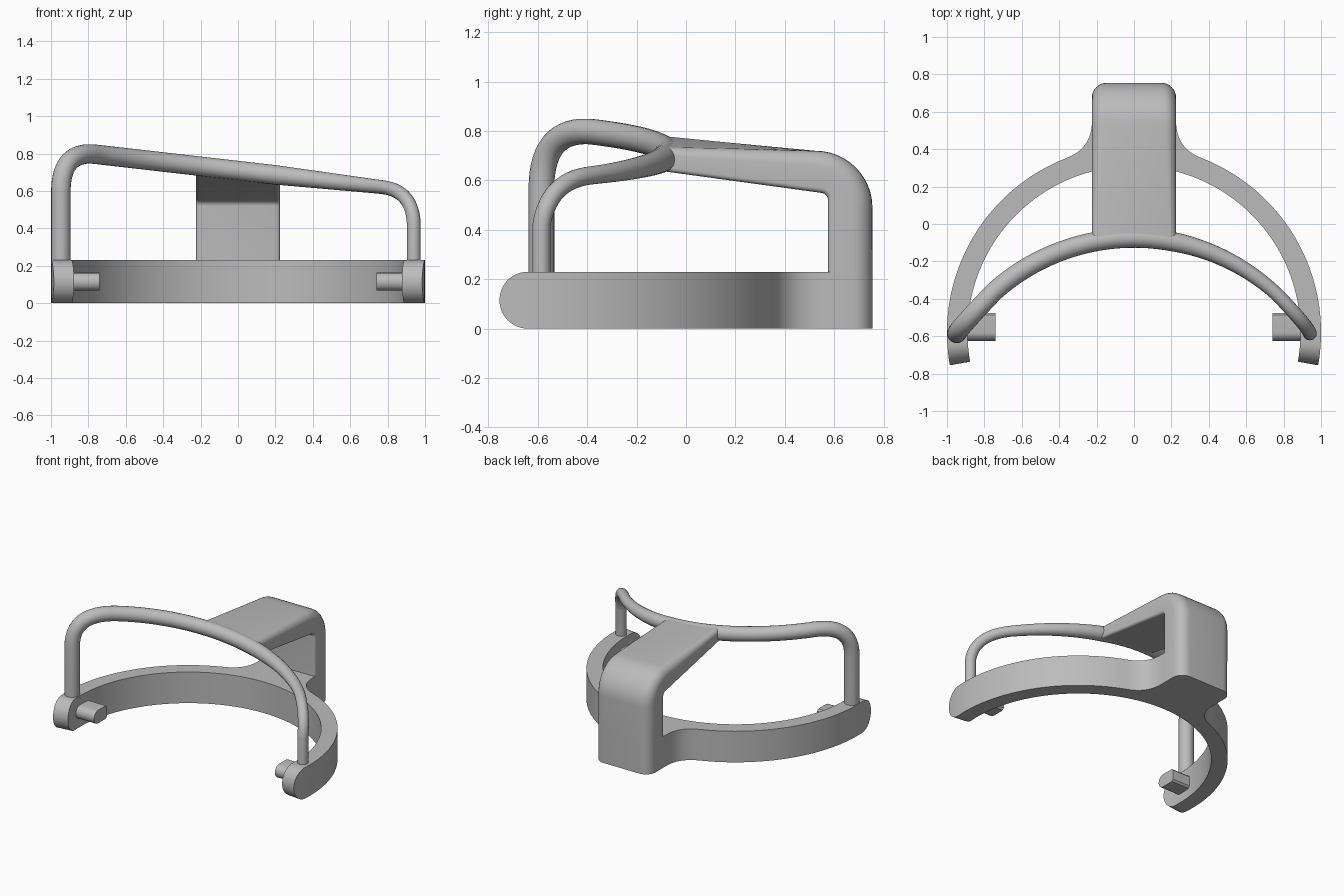
import bpy, bmesh, math
from mathutils import Vector

if "Cube" in bpy.data.objects:
    bpy.data.objects.remove(bpy.data.objects["Cube"])

grey = bpy.data.materials.new("grey")
grey.diffuse_color = (0.5, 0.5, 0.5, 1)
grey.use_nodes = True
grey.node_tree.nodes["Principled BSDF"].inputs["Base Color"].default_value = grey.diffuse_color


def loft(name, rings):
    """Skin a list of equal-length closed cross-sections and cap both ends."""
    bm = bmesh.new()
    vs = [[bm.verts.new(p) for p in r] for r in rings]
    n = len(rings[0])
    for a, b in zip(vs, vs[1:]):
        for i in range(n):
            j = (i + 1) % n
            bm.faces.new((a[i], a[j], b[j], b[i]))
    bm.faces.new(vs[0])
    bm.faces.new(vs[-1])
    bmesh.ops.remove_doubles(bm, verts=bm.verts, dist=1e-5)
    bmesh.ops.recalc_face_normals(bm, faces=bm.faces)
    me = bpy.data.meshes.new(name)
    bm.to_mesh(me)
    bm.free()
    ob = bpy.data.objects.new(name, me)
    bpy.context.collection.objects.link(ob)
    me.materials.append(grey)
    bpy.ops.object.select_all(action='DESELECT')
    bpy.context.view_layer.objects.active = ob
    ob.select_set(True)
    bpy.ops.object.shade_smooth_by_angle(angle=math.radians(35))
    return ob


def bezier(a, b, c, n):
    a, b, c = Vector(a), Vector(b), Vector(c)
    return [a * (1 - t) ** 2 + b * 2 * t * (1 - t) + c * t * t
            for t in (i / n for i in range(n + 1))]


# Half-ring base: rounded ends, flared into the rear block
CY, R_OUT, R_IN, H = -0.58, 1.0, 0.89, 0.23


def polar(r, a):
    return Vector((r * math.cos(a), CY + r * math.sin(a)))


start, flare = math.radians(-10.1), math.acos(0.36)
half = []                                   # inner point, outer point, half height
for i in range(13):                         # rounded tip
    phi = math.pi / 2 * i / 12
    a = start + H / 2 * (1 - math.cos(phi))
    half.append((polar(R_IN, a), polar(R_OUT, a), H / 2 * math.sin(phi)))
a0 = start + H / 2
for i in range(1, 33):                      # plain arc
    a = a0 + (flare - a0) * i / 32
    half.append((polar(R_IN, a), polar(R_OUT, a), H / 2))
outline = bezier((0.36, 0.353), (0.225, 0.405), (0.225, 0.55), 12)[1:]
for i in range(9):                          # rear block corner
    a = math.pi / 2 * i / 8
    outline.append(Vector((0.145 + 0.08 * math.cos(a), 0.675 + 0.08 * math.sin(a))))
outline.append(Vector((0, 0.755)))
for i, p in enumerate(outline):
    a = flare + (math.pi / 2 - flare) * (i + 1) / len(outline)
    half.append((polar(R_IN, a), p, H / 2))


def band(inner, outer, h, s):
    lo, hi = H / 2 - h, H / 2 + h
    return [(s * inner.x, inner.y, lo), (s * outer.x, outer.y, lo),
            (s * outer.x, outer.y, hi), (s * inner.x, inner.y, hi)]


loft("base_ring", [band(*h, 1) for h in half] + [band(*h, -1) for h in half[-2::-1]])


# Front bar: tilted arc with a leg at each end, thinner on the right
def drop(x):
    return 1.12 - math.sqrt(1.12 ** 2 - x * x)


def bar_point(x):
    return Vector((x, -0.075 - drop(x), 0.709 - 0.1146 * x))


path = [Vector((-0.947, -0.585, 0.15))]
path += bezier((-0.947, -0.585, 0.59), (-0.95, -0.575, 0.825), bar_point(-0.75), 14)
path += [bar_point(-0.75 + 1.52 * i / 40) for i in range(1, 40)]
path += bezier(bar_point(0.77), (0.935, -0.555, 0.603), (0.94, -0.585, 0.42), 14)
path += [Vector((0.94, -0.585, 0.15))]
rings = []
side = Vector((0, 1, 0))
for i, p in enumerate(path):
    t = (path[min(i + 1, len(path) - 1)] - path[max(i - 1, 0)]).normalized()
    side = (side - t * side.dot(t)).normalized()
    up = t.cross(side)
    k = min(max((p.x - 0.2) / 0.55, 0), 1)
    r = 0.052 - 0.015 * k
    rings.append([p + r * (math.cos(a) * side + math.sin(a) * up)
                  for a in (math.tau * j / 20 for j in range(20))])
loft("front_bar", rings)


# Rear column bending forward into a tapering, twisting arm
def section(outer, inner, r_out, r_in, w):
    o, n = Vector(outer), Vector(inner)
    length = (o - n).length
    pts = []
    for cx, cv, r, a_start in ((0.225 - r_out, length - r_out, r_out, 0),
                               (r_out - 0.225, length - r_out, r_out, 90),
                               (r_in - 0.225, r_in, r_in, 180),
                               (0.225 - r_in, r_in, r_in, 270)):
        for i in range(7):
            a = math.radians(a_start + 15 * i)
            x, v = cx + r * math.cos(a), cv + r * math.sin(a)
            q = n + (o - n) * (v / length)
            pts.append((x, q.x - w * drop(x), q.y - w * 0.1146 * x))
    return pts


arm = [section((0.755, 0.22), (0.575, 0.22), 0.08, 0.02, 0)]
for i in range(13):
    a = math.pi / 2 * i / 12
    c, s = math.cos(a), math.sin(a)
    arm.append(section((0.525 + 0.23 * c, 0.49 + 0.23 * s),
                       (0.545 + 0.03 * c, 0.52 + 0.03 * s),
                       0.08 - 0.02 * i / 12, 0.02, 0))
for i in range(1, 13):
    t = i / 12
    arm.append(section((0.525 - 0.6 * t, 0.72 + 0.037 * t),
                       (0.545 - 0.62 * t, 0.55 + 0.111 * t),
                       0.06 - 0.03 * t, 0.02, t))
loft("rear_arm", arm)

# Inward pegs near the ring tips: rounded front, slanted back
peg = [(-0.475, 0.15), (-0.487, 0.163)]
peg += [(-0.58 - 0.045 * math.sin(a), 0.115 + 0.048 * math.cos(a))
        for a in (math.pi * i / 10 for i in range(11))]
peg += [(-0.487, 0.067), (-0.475, 0.08)]
for name, s in (("left_peg", -1), ("right_peg", 1)):
    loft(name, [[(s * x, y, z) for y, z in peg] for x in (0.74, 0.93)])
